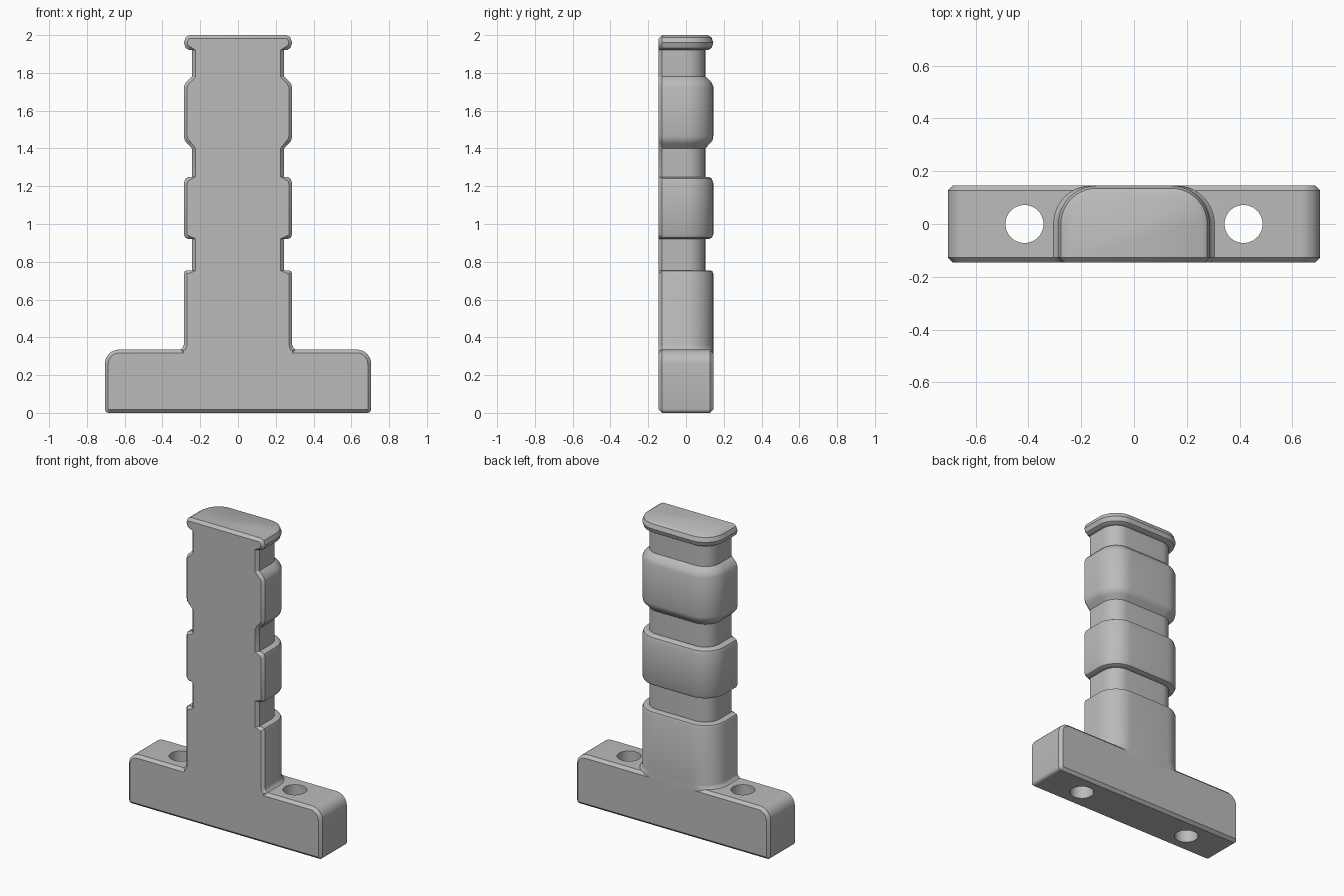
import bpy, bmesh, math

if "Cube" in bpy.data.objects:
    bpy.data.objects.remove(bpy.data.objects["Cube"])

FRONT, BACK = -0.145, 0.145
CHAMFER = 0.018

grey = bpy.data.materials.new("plain grey")
grey.use_nodes = True
grey.diffuse_color = (0.5, 0.5, 0.5, 1)
grey.node_tree.nodes["Principled BSDF"].inputs["Base Color"].default_value = (0.5, 0.5, 0.5, 1)


def finish(bm, name):
    bmesh.ops.recalc_face_normals(bm, faces=bm.faces)
    mesh = bpy.data.meshes.new(name)
    bm.to_mesh(mesh)
    bm.free()
    obj = bpy.data.objects.new(name, mesh)
    bpy.context.collection.objects.link(obj)
    mesh.materials.append(grey)
    return obj


def select(obj):
    bpy.ops.object.select_all(action='DESELECT')
    obj.select_set(True)
    bpy.context.view_layer.objects.active = obj


def arc(cx, cy, r, start, end, steps):
    angles = [math.radians(start + (end - start) * i / steps) for i in range(steps + 1)]
    return [(cx + r * math.cos(a), cy + r * math.sin(a)) for a in angles]


def bridge(bm, a, b):
    for i in range(len(a)):
        j = (i + 1) % len(a)
        bm.faces.new((a[i], a[j], b[j], b[i]))


# Column: D-shaped sections, each row is height and inset from the full width
rows = [(0.29, -0.018), (0.335, -0.018), (0.345, -0.006), (0.36, 0),
        (0.735, 0), (0.75, 0.006), (0.755, 0.02), (0.755, 0.043),
        (0.92, 0.043), (0.92, 0.025), (0.928, 0.008), (0.945, 0),
        (1.215, 0), (1.24, 0.008), (1.25, 0.025), (1.25, 0.043),
        (1.4, 0.043), (1.425, 0.02), (1.44, 0.006), (1.465, 0),
        (1.725, 0), (1.75, 0.01), (1.775, 0.035), (1.78, 0.043),
        (1.92, 0.043), (1.92, 0.03), (1.932, 0.01), (1.96, 0),
        (1.988, 0.01), (2.0, 0.03)]
bm = bmesh.new()
rings = []
for i, (z, inset) in enumerate(rows):
    w = 0.287 - inset
    back = min(BACK, BACK - inset)
    r = 0.145 - max(inset, 0)
    # the front chamfer follows the outline of the notches
    before, after = rows[max(i - 1, 0)], rows[min(i + 1, len(rows) - 1)]
    dz, di = after[0] - before[0], after[1] - before[1]
    if i == len(rows) - 1:
        dz, di = 0, 1
    size = math.hypot(dz, di)
    front_x = w - CHAMFER * dz / size
    front_z = z - CHAMFER * di / size
    half = [(w, FRONT + CHAMFER)] + arc(w - r, back - r, r, 0, 90, 10)
    section = half + [(-x, y) for x, y in reversed(half)]
    ring = [bm.verts.new((front_x, FRONT, front_z))]
    ring += [bm.verts.new((x, y, z)) for x, y in section]
    ring.append(bm.verts.new((-front_x, FRONT, front_z)))
    rings.append(ring)
for a, b in zip(rings, rings[1:]):
    bridge(bm, a, b)
top = rings[-1]
bm.faces.new(top[1:-1])
bm.faces.new((top[0], top[1], top[-2], top[-1]))
bm.faces.new(rings[0])
column = finish(bm, "column")

# Base: rounded plate outline with chamfered front and back rims
bm = bmesh.new()
rings = []
for y, inset in ((FRONT, CHAMFER), (FRONT + CHAMFER, 0), (BACK - CHAMFER, 0), (BACK, CHAMFER)):
    x, r, low = 0.705 - inset, 0.075 - inset, 0.02 - inset
    half = arc(x - low, inset + low, low, -90, 0, 3)
    half += arc(x - r, 0.335 - inset - r, r, 0, 90, 8)
    outline = half + [(-px, pz) for px, pz in reversed(half)]
    rings.append([bm.verts.new((px, y, pz)) for px, pz in outline])
for a, b in zip(rings, rings[1:]):
    bridge(bm, a, b)
bm.faces.new(rings[0])
bm.faces.new(rings[-1])
base = finish(bm, "base")

# Two vertical mounting holes through the base
for side in (-1, 1):
    bpy.ops.mesh.primitive_cylinder_add(vertices=40, radius=0.072, depth=1,
                                        location=(side * 0.415, 0, 0.17))
    cutter = bpy.context.object
    cutter.name = "hole_cutter"
    cutter.hide_render = True
    cutter.data.materials.append(grey)
    select(base)
    mod = base.modifiers.new("hole", 'BOOLEAN')
    mod.operation = 'DIFFERENCE'
    mod.solver = 'EXACT'
    mod.object = cutter
    bpy.ops.object.modifier_apply(modifier=mod.name)
    bpy.data.objects.remove(cutter)

for obj in (column, base):
    select(obj)
    bpy.ops.object.shade_smooth_by_angle(angle=math.radians(32))
